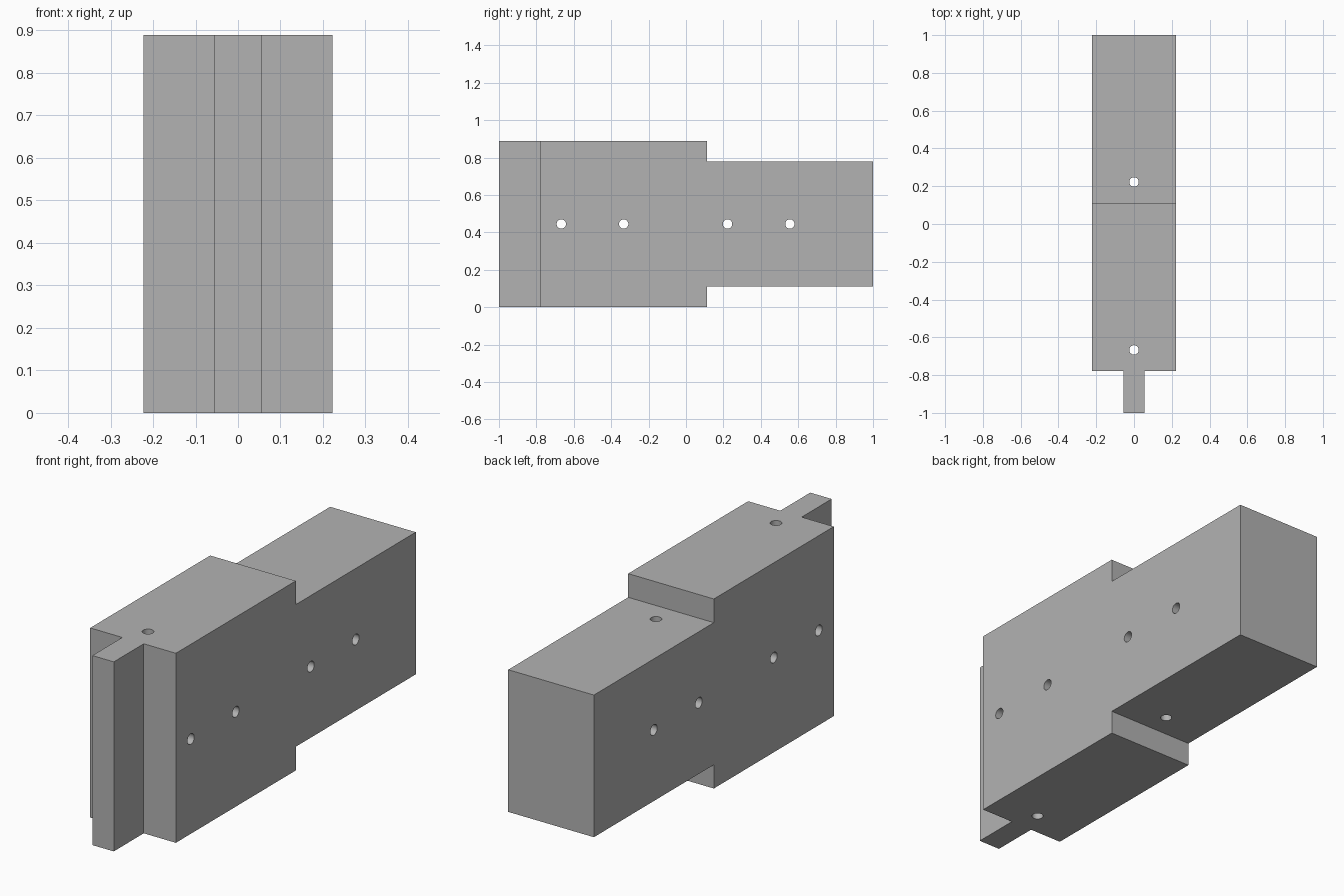
import bpy
import bmesh
from math import pi
from mathutils import Matrix, Vector

cube = bpy.data.objects.get("Cube")
if cube:
    bpy.data.objects.remove(cube, do_unlink=True)

U = 1 / 9            # base module of the block
HALF_W, HEIGHT = 2 * U, 8 * U
MID_Z = HEIGHT / 2
TONGUE = U / 2       # half width of the front tongue
SHOULDER_Y, STEP_Y = -7 * U, U
HOLE_R = 0.025

grey = bpy.data.materials.new("grey")
grey.use_nodes = True
colour = (0.45, 0.45, 0.45, 1)
grey.diffuse_color = colour
grey.node_tree.nodes["Principled BSDF"].inputs["Base Color"].default_value = colour


def make_object(name, bm):
    bmesh.ops.recalc_face_normals(bm, faces=bm.faces)
    mesh = bpy.data.meshes.new(name)
    bm.to_mesh(mesh)
    bm.free()
    mesh.materials.append(grey)
    obj = bpy.data.objects.new(name, mesh)
    bpy.context.collection.objects.link(obj)
    return obj


def box(name, centre, size):
    bm = bmesh.new()
    bmesh.ops.create_cube(bm, size=1, matrix=Matrix.Translation(centre) @ Matrix.Diagonal((*size, 1)))
    return make_object(name, bm)


def rod(name, centre, axis):
    bm = bmesh.new()
    turn = Matrix.Rotation(pi / 2, 4, "Y") if axis == "X" else Matrix.Identity(4)
    bmesh.ops.create_cone(bm, cap_ends=True, segments=32, radius1=HOLE_R, radius2=HOLE_R,
                          depth=1.5, matrix=Matrix.Translation(centre) @ turn)
    return make_object(name, bm)


def cut(target, cutter):
    mod = target.modifiers.new("cut", "BOOLEAN")
    mod.operation, mod.solver, mod.object = "DIFFERENCE", "EXACT", cutter
    cutter.hide_render = True
    bpy.context.view_layer.objects.active = target
    bpy.ops.object.modifier_apply(modifier=mod.name)
    bpy.data.objects.remove(cutter, do_unlink=True)


# Block with front tongue: plan outline extruded upward
half = [(TONGUE, -1), (TONGUE, SHOULDER_Y), (HALF_W, SHOULDER_Y), (HALF_W, 1)]
outline = half + [(-x, y) for x, y in reversed(half)]
bm = bmesh.new()
base = bm.faces.new([bm.verts.new((x, y, 0)) for x, y in outline])
top = bmesh.ops.extrude_face_region(bm, geom=[base])["geom"]
bmesh.ops.translate(bm, vec=Vector((0, 0, HEIGHT)),
                    verts=[v for v in top if isinstance(v, bmesh.types.BMVert)])
block = make_object("tenoned_block", bm)

# Rear section stepped in at top and bottom
for z in (0, HEIGHT):
    cut(block, box("step_cutter", (0, STEP_Y + 0.5, z), (1, 1, 2 * U)))

# Sideways peg holes
for y in (-6 * U, -3 * U, 2 * U, 5 * U):
    cut(block, rod("side_hole_cutter", (0, y, MID_Z), "X"))

# Vertical peg holes
for y in (-6 * U, 2 * U):
    cut(block, rod("vertical_hole_cutter", (0, y, MID_Z), "Z"))

# Smooth hole walls, sharp block edges
bpy.ops.object.select_all(action="DESELECT")
block.select_set(True)
bpy.context.view_layer.objects.active = block
bpy.ops.object.shade_smooth_by_angle(angle=pi / 6)
